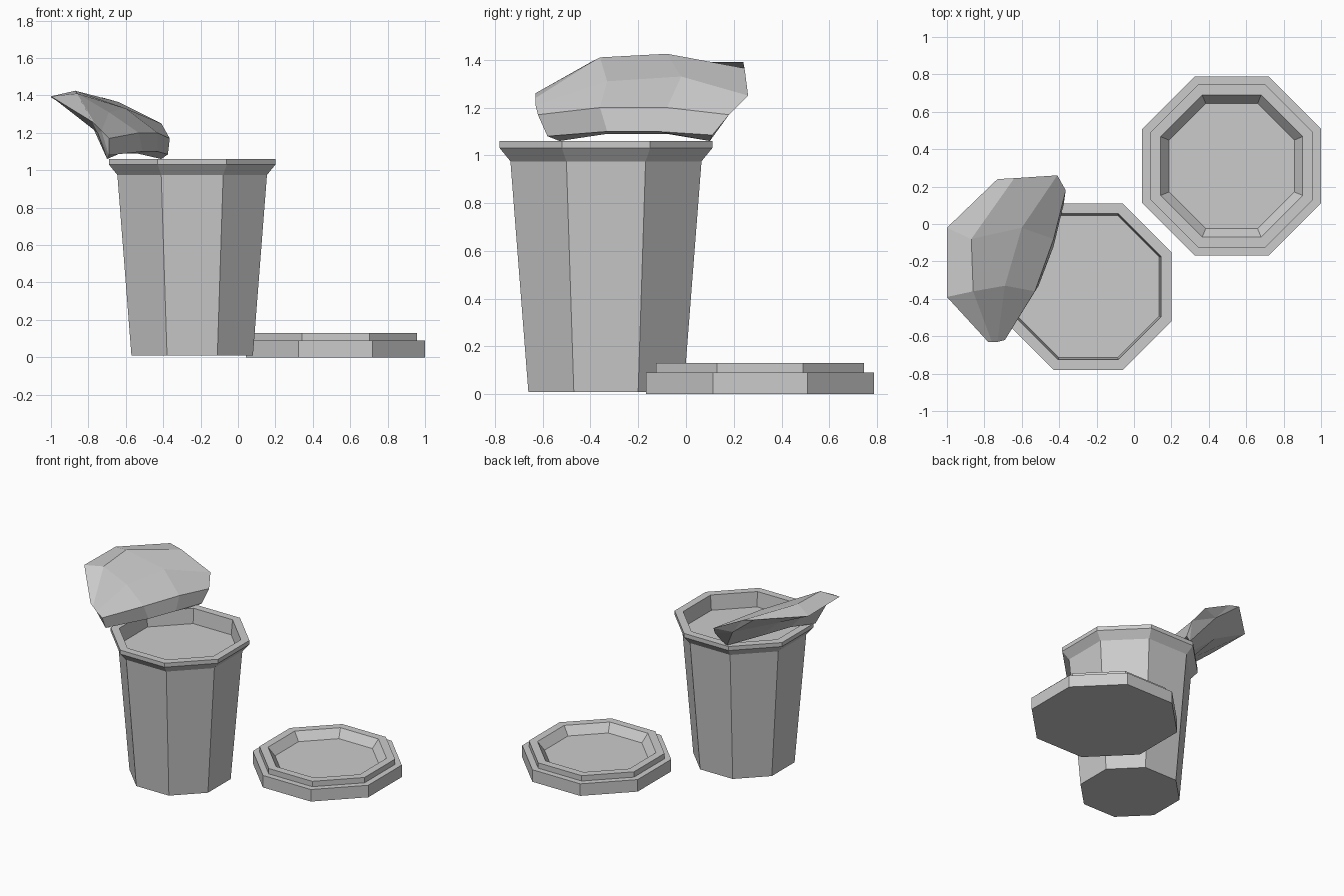
import bpy, bmesh, math

if "Cube" in bpy.data.objects:
    bpy.data.objects.remove(bpy.data.objects["Cube"])


def finish(name, bm):
    bmesh.ops.recalc_face_normals(bm, faces=bm.faces[:])
    mesh = bpy.data.meshes.new(name)
    bm.to_mesh(mesh)
    bm.free()
    obj = bpy.data.objects.new(name, mesh)
    bpy.context.collection.objects.link(obj)
    return obj


def octagon_lathe(name, cx, cy, profile):
    """Closed eight-sided solid from (flat-to-centre distance, z) pairs."""
    bm = bmesh.new()
    rings = []
    for apothem, z in profile:
        r = apothem / math.cos(math.pi / 8)
        angles = [math.pi / 8 + i * math.pi / 4 for i in range(8)]
        rings.append([bm.verts.new((cx + r * math.cos(a), cy + r * math.sin(a), z))
                      for a in angles])
    for lo, hi in zip(rings, rings[1:]):
        for i in range(8):
            j = (i + 1) % 8
            bm.faces.new((lo[i], lo[j], hi[j], hi[i]))
    bm.faces.new(rings[0])
    bm.faces.new(rings[-1])
    return finish(name, bm)


# Tapered cup with flared rim and recessed contents
octagon_lathe("cup", -0.245, -0.335, [
    (0.325, 0.01), (0.40, 0.975), (0.445, 1.03), (0.445, 1.06),
    (0.39, 1.06), (0.38, 0.95)])

# Stepped lid lying beside the cup
octagon_lathe("lid", 0.522, 0.31, [
    (0.478, 0.0), (0.478, 0.09), (0.435, 0.09), (0.435, 0.13),
    (0.38, 0.13), (0.335, 0.07)])

# Curved chip resting on the rim: lengthwise rows wrapped around its section
rows = [
    [(-.78, -.63, 1.26), (-1.0, -.39, 1.395), (-1.0, -.02, 1.39), (-.73, .24, 1.39)],
    [(-.76, -.63, 1.24), (-.86, -.36, 1.41), (-.87, -.08, 1.425), (-.64, .245, 1.365)],
    [(-.73, -.63, 1.21), (-.69, -.33, 1.31), (-.60, -.02, 1.33), (-.41, .26, 1.25)],
    [(-.69, -.62, 1.17), (-.53, -.36, 1.20), (-.43, -.08, 1.20), (-.365, .18, 1.17)],
    [(-.69, -.58, 1.08), (-.51, -.33, 1.10), (-.43, -.12, 1.10), (-.375, .11, 1.085)],
    [(-.70, -.53, 1.06), (-.63, -.33, 1.09), (-.54, -.08, 1.09), (-.41, .10, 1.06)],
    [(-.75, -.60, 1.20), (-.79, -.35, 1.26), (-.75, -.04, 1.27), (-.54, .22, 1.24)],
]
bm = bmesh.new()
grid = [[bm.verts.new(p) for p in row] for row in rows]
for k, row in enumerate(grid):
    nxt = grid[(k + 1) % len(grid)]
    for i in range(3):
        bm.faces.new((row[i], row[i + 1], nxt[i + 1], nxt[i]))
for end in (0, 3):
    bm.faces.new([row[end] for row in grid])
bmesh.ops.triangulate(bm, faces=[f for f in bm.faces if len(f.verts) > 4])
finish("chip", bm)
